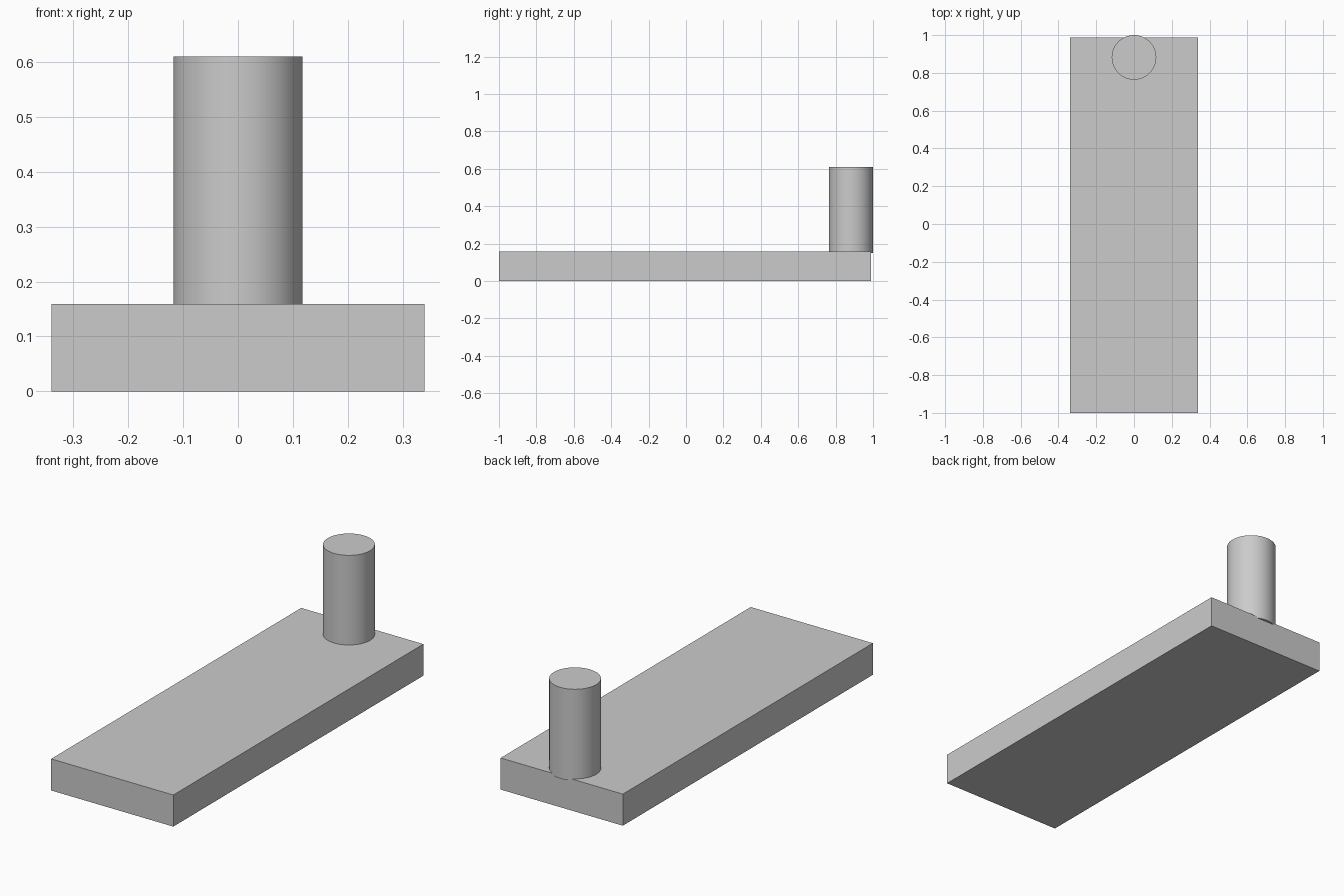
import bpy
import math

cube = bpy.data.objects.get("Cube")
if cube:
    bpy.data.objects.remove(cube, do_unlink=True)

# Single grey material
grey = bpy.data.materials.new("light_grey")
grey.use_nodes = True
colour = (0.6, 0.6, 0.6, 1)
grey.diffuse_color = colour
grey.node_tree.nodes["Principled BSDF"].inputs["Base Color"].default_value = colour


def finish(name):
    obj = bpy.context.object
    obj.name = name
    obj.data.materials.append(grey)
    bpy.ops.object.transform_apply(location=False, rotation=False, scale=True)
    return obj


# Flat rectangular slab
front, back, height = -1.0, 0.988, 0.159
bpy.ops.mesh.primitive_cube_add(size=1, location=(0, (front + back) / 2, height / 2))
bpy.context.object.scale = (0.68, back - front, height)
finish("base_slab")

# Upright post, slightly sunk into the slab and overhanging its back edge
radius, bottom, top = 0.118, 0.151, 0.61
bpy.ops.mesh.primitive_cylinder_add(vertices=64, radius=radius, depth=top - bottom,
                                    location=(0, 1 - radius, (bottom + top) / 2))
finish("post")
bpy.ops.object.shade_smooth_by_angle(angle=math.radians(30))
